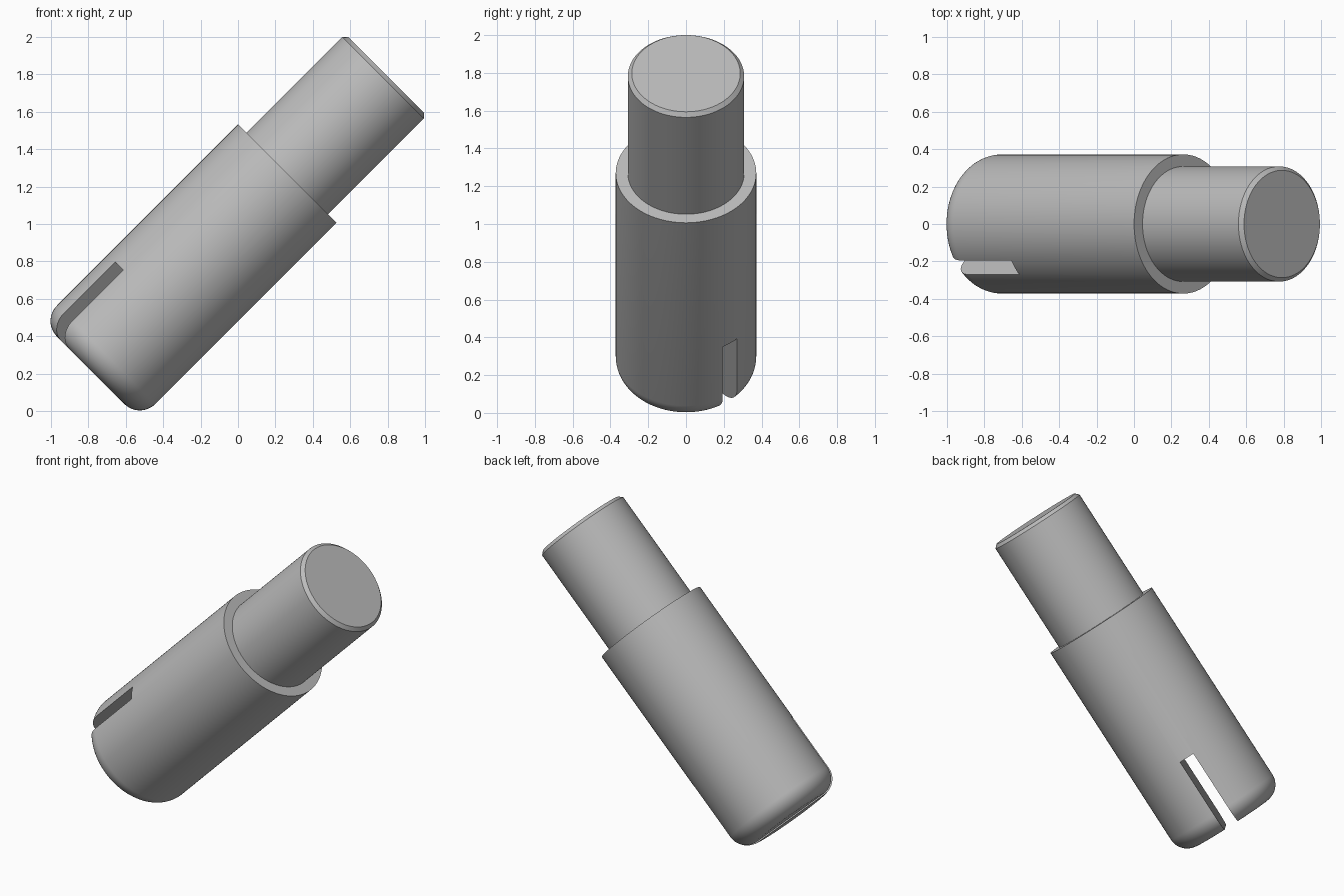
import bpy, bmesh, math
from mathutils import Matrix, Vector

if "Cube" in bpy.data.objects:
    bpy.data.objects.remove(bpy.data.objects["Cube"], do_unlink=True)

BODY_R, PIN_R = 0.372, 0.308
BOTTOM, STEP, TOP = -0.403, 1.084, 1.83
FILLET, CHAMFER = 0.117, 0.021
SLOT_W, SLOT_END, SLOT_ANGLE = 0.097, 0.1, math.radians(39)

# The whole pin leans 45 degrees towards +x
lean = Matrix.Translation((-0.503, 0, 0.503)) @ Matrix.Rotation(math.radians(45), 4, 'Y')

grey = bpy.data.materials.new("plain grey")
grey.use_nodes = True
colour = (0.5, 0.5, 0.5, 1)
grey.diffuse_color = colour
grey.node_tree.nodes["Principled BSDF"].inputs["Base Color"].default_value = colour


def make_object(name, bm):
    bmesh.ops.recalc_face_normals(bm, faces=bm.faces)
    mesh = bpy.data.meshes.new(name)
    bm.to_mesh(mesh)
    bm.free()
    mesh.materials.append(grey)
    obj = bpy.data.objects.new(name, mesh)
    bpy.context.collection.objects.link(obj)
    obj.matrix_world = lean
    return obj


def revolve(profile, steps=96):
    """Solid of revolution about z, with single polygons as end caps."""
    bm = bmesh.new()
    rings = []
    for r, z in profile:
        rings.append([bm.verts.new((r * math.cos(math.tau * i / steps),
                                    r * math.sin(math.tau * i / steps), z))
                      for i in range(steps)])
    for a, b in zip(rings, rings[1:]):
        for i in range(steps):
            j = (i + 1) % steps
            bm.faces.new((a[i], a[j], b[j], b[i]))
    bm.faces.new(rings[0][::-1])
    bm.faces.new(rings[-1])
    return bm


# Stepped pin: rounded lower rim, shoulder, narrower end with a chamfer
rim = []
for i in range(13):
    t = math.pi / 2 * i / 12
    rim.append((BODY_R - FILLET + FILLET * math.sin(t),
                BOTTOM + FILLET - FILLET * math.cos(t)))
profile = rim + [(BODY_R, STEP), (PIN_R, STEP),
                 (PIN_R, TOP - CHAMFER), (PIN_R - CHAMFER, TOP)]
pin = make_object("stepped_pin", revolve(profile))

# Slot cutter: a thin slab across the full diameter of the rounded end
bm = bmesh.new()
low = BOTTOM - 0.2
bmesh.ops.create_cube(bm, size=1)
bmesh.ops.scale(bm, vec=Vector((1, SLOT_W, SLOT_END - low)), verts=bm.verts)
bmesh.ops.translate(bm, vec=Vector((0, 0, (SLOT_END + low) / 2)), verts=bm.verts)
bmesh.ops.rotate(bm, cent=(0, 0, 0), matrix=Matrix.Rotation(SLOT_ANGLE, 3, 'Z'), verts=bm.verts)
cutter = make_object("slot_cutter", bm)

cut = pin.modifiers.new("slot", 'BOOLEAN')
cut.operation = 'DIFFERENCE'
cut.solver = 'EXACT'
cut.object = cutter

bpy.ops.object.select_all(action='DESELECT')
pin.select_set(True)
bpy.context.view_layer.objects.active = pin
bpy.ops.object.modifier_apply(modifier=cut.name)
bpy.data.objects.remove(cutter, do_unlink=True)

# Smooth curved walls, crisp edges
bpy.ops.object.shade_smooth_by_angle(angle=math.radians(30))
